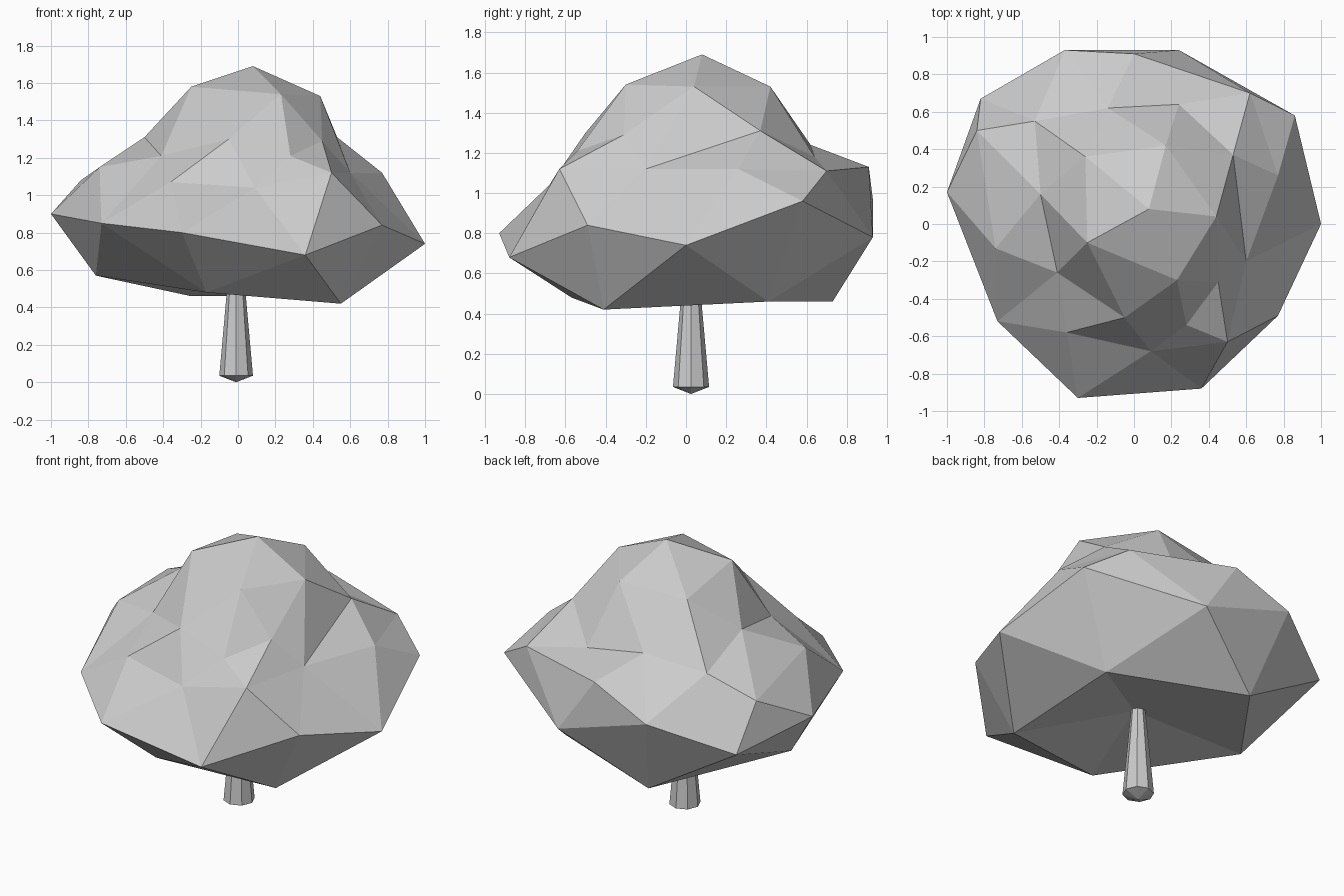
import bpy
import bmesh
from mathutils import Vector

default_cube = bpy.data.objects.get("Cube")
if default_cube:
    bpy.data.objects.remove(default_cube, do_unlink=True)


def make_material(name, colour):
    material = bpy.data.materials.new(name)
    material.use_nodes = True
    material.diffuse_color = colour
    material.node_tree.nodes["Principled BSDF"].inputs["Base Color"].default_value = colour
    return material


def add_object(name, bm, material):
    bmesh.ops.recalc_face_normals(bm, faces=bm.faces)
    mesh = bpy.data.meshes.new(name)
    bm.to_mesh(mesh)
    bm.free()
    mesh.materials.append(material)
    mesh.shade_flat()
    obj = bpy.data.objects.new(name, mesh)
    bpy.context.collection.objects.link(obj)
    return obj


def join_corners(bm, start, end):
    """Turn the edge lying across two triangles so it joins their far corners."""
    for edge in bm.edges:
        far = {vert for face in edge.link_faces for vert in face.verts} - set(edge.verts)
        if far == {start, end}:
            bmesh.ops.rotate_edges(bm, edges=[edge])
            return


def wrap_surface(points, centre, creases):
    """Skin points around a centre: triangulate their directions on a
    sphere, then move each corner back out to its own place."""
    bm = bmesh.new()
    corners = {point: bm.verts.new(centre + (Vector(point) - centre).normalized())
               for point in points}
    bmesh.ops.convex_hull(bm, input=list(bm.verts))
    for point, vert in corners.items():
        vert.co = point
    for start, end in creases:
        join_corners(bm, corners[start], corners[end])
    return bm


grey = make_material("plain grey", (0.6, 0.6, 0.6, 1.0))

# Foliage corners, tier by tier from the underside up
underside = [(0, 0, .59), (-.76, .04, .57), (-.17, -.57, .48), (.55, -.41, .42),
             (.55, .41, .46), (-.25, .73, .46)]
rim = [(-1, .17, .9), (-.73, -.52, .85), (-.3, -.93, .8), (.36, -.88, .68),
       (.77, -.49, .84), (1, 0, .74), (.86, .58, .96), (.24, .93, .78),
       (-.37, .93, .97), (-.82, .67, .8)]
left_bump, side_bump = (-.84, .5, 1.08), (-.74, -.13, 1.15)
right_hollow, back_corner, back_bump = (.6, -.2, 1.12), (.62, .7, 1.11), (0, .91, 1.13)
right_ridge = (.53, .37, 1.31)
shoulder = [left_bump, side_bump, (-.36, -.58, 1.07), (.09, -.68, 1.04),
            (.5, -.63, 1.12), right_hollow, (.77, .26, 1.12), back_corner, back_bump]
upper = [(-.53, .55, 1.19), (-.5, .16, 1.31), (-.41, -.26, 1.21),
         (-.05, -.5, 1.3), (.28, -.54, 1.21), (.45, -.31, 1.29),
         right_ridge, (.24, .64, 1.18), (-.14, .62, 1.24)]
crest = [(-.26, .36, 1.51), (-.25, -.1, 1.58), (.23, -.3, 1.54),
         (.44, .04, 1.53), (.17, .42, 1.53), (.08, .08, 1.69)]
creases = [(right_ridge, right_hollow), (back_bump, back_corner), (left_bump, side_bump)]
foliage = wrap_surface(underside + rim + shoulder + upper + crest,
                       Vector((0, 0, .8)), creases)
add_object("foliage", foliage, grey)

# Tapered trunk with a shallow pointed foot
bm = bmesh.new()
foot, head = .035, .65
bmesh.ops.create_cone(bm, cap_ends=True, segments=8, radius1=.09,
                      radius2=.035, depth=head - foot)
bmesh.ops.translate(bm, verts=bm.verts, vec=(-.01, .025, (foot + head) / 2))
bottom = min(bm.faces, key=lambda face: face.calc_center_median().z)
tip = bmesh.ops.poke(bm, faces=[bottom])["verts"][0]
tip.co.z = 0
add_object("trunk", bm, grey)
